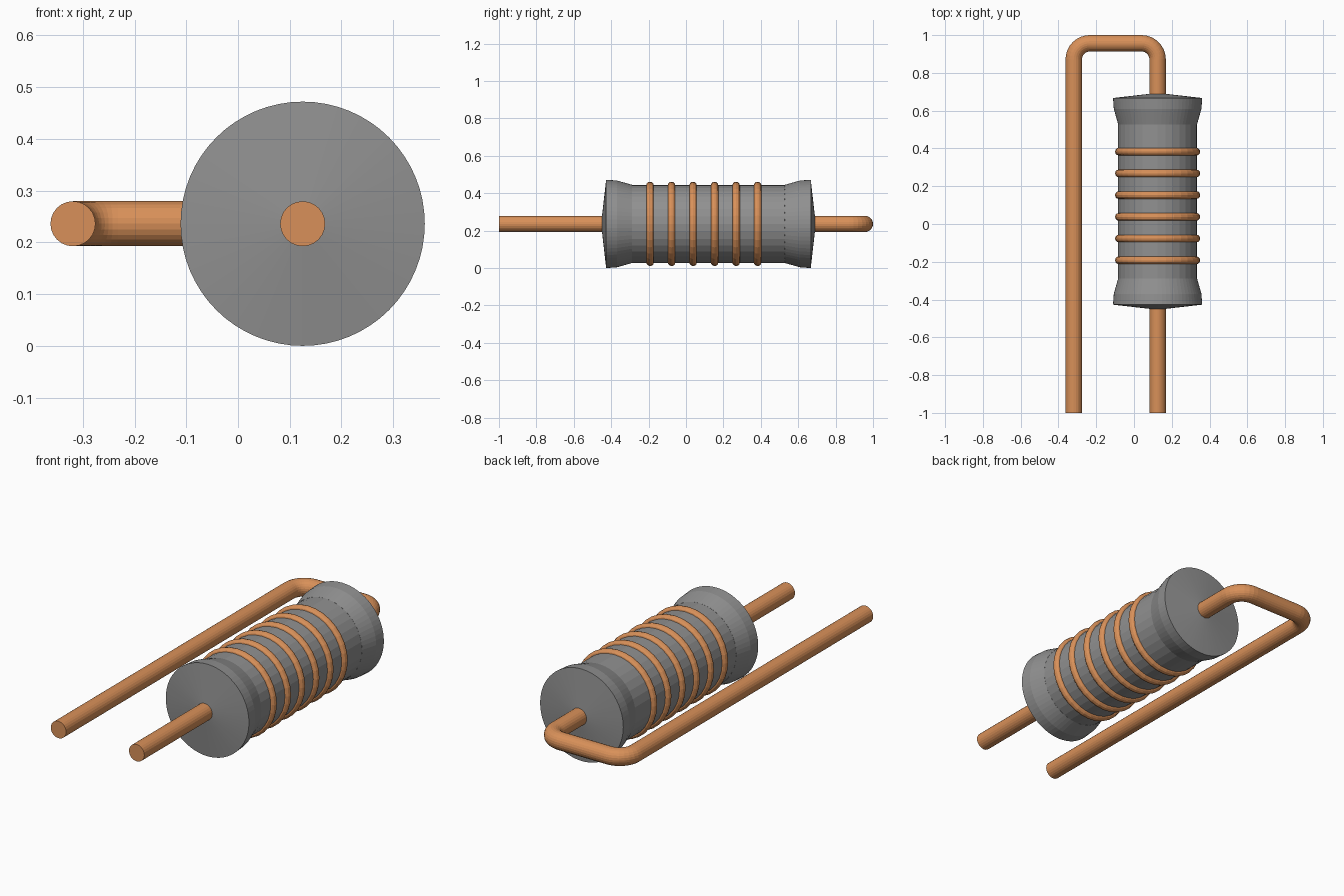
import bpy, bmesh
from math import pi, sin, cos

if "Cube" in bpy.data.objects:
    bpy.data.objects.remove(bpy.data.objects["Cube"])

AX, AZ = 0.125, 0.236      # body axis
WX, WR = -0.319, 0.0435    # return lead x, wire radius


def material(name, rgb):
    m = bpy.data.materials.new(name)
    m.diffuse_color = (*rgb, 1)
    m.use_nodes = True
    m.node_tree.nodes["Principled BSDF"].inputs["Base Color"].default_value = m.diffuse_color
    return m


copper = material("copper", (0.69, 0.28, 0.10))
grey = material("dark_grey", (0.28, 0.28, 0.28))


def add_object(name, data, mat):
    ob = bpy.data.objects.new(name, data)
    bpy.context.collection.objects.link(ob)
    data.materials.append(mat)
    return ob


def lathe(name, profile, mat, y=0, closed=False, sides=32):
    """Revolve (y, radius) points around the body axis."""
    bm = bmesh.new()
    vs = [bm.verts.new((0, p, r)) for p, r in profile]
    pairs = list(zip(vs, vs[1:])) + ([(vs[-1], vs[0])] if closed else [])
    edges = [bm.edges.new(p) for p in pairs]
    bmesh.ops.spin(bm, geom=vs + edges, cent=(0, 0, 0), axis=(0, 1, 0),
                   angle=2 * pi, steps=sides)
    bmesh.ops.remove_doubles(bm, verts=bm.verts, dist=1e-5)
    bmesh.ops.recalc_face_normals(bm, faces=bm.faces)
    me = bpy.data.meshes.new(name)
    bm.to_mesh(me)
    bm.free()
    ob = add_object(name, me, mat)
    ob.location = (AX, y, AZ)
    return ob


def wire(name, pts):
    """Round wire with flat capped ends along (x, y) points."""
    cu = bpy.data.curves.new(name, 'CURVE')
    cu.dimensions = '3D'
    cu.bevel_depth = WR
    cu.bevel_resolution = 10
    cu.use_fill_caps = True
    sp = cu.splines.new('POLY')
    sp.points.add(len(pts) - 1)
    for p, (x, y) in zip(sp.points, pts):
        p.co = (x, y, AZ, 1)
    sp.use_smooth = False
    return add_object(name, cu, copper)


def bend(cx, cy, r, a0, a1, n=8):
    return [(cx + r * cos(a0 + (a1 - a0) * i / n),
             cy + r * sin(a0 + (a1 - a0) * i / n)) for i in range(n + 1)]


# Ceramic barrel, with finer flared caps that have shallow conical ends
MID = 0.12
lathe("barrel", [(-0.30, 0), (-0.288, 0.209), (0.528, 0.209), (0.54, 0)], grey)
cap = [(0.574, 0), (0.547, 0.236), (0.49, 0.232), (0.408, 0.209), (0.40, 0)]
for name, side in (("front_cap", -1), ("back_cap", 1)):
    lathe(name, [(side * p, r) for p, r in cap], grey, MID, sides=64)

# Six colour-band rings
ring = [(0.0205 * cos(2 * pi * i / 12), 0.205 + 0.0205 * sin(2 * pi * i / 12))
        for i in range(12)]
for i in range(6):
    lathe(f"ring_{i + 1}", ring, copper, -0.192 + 0.115 * i, closed=True)

# Short straight lead, and the lead that folds back beside the body
wire("straight_lead", [(AX, -1), (AX, -0.43)])
R, TOP = 0.085, 1 - WR
wire("bent_lead", [(AX, 0.67)]
     + bend(AX - R, TOP - R, R, 0, pi / 2)
     + bend(WX + R, TOP - R, R, pi / 2, pi)
     + [(WX, -1)])
